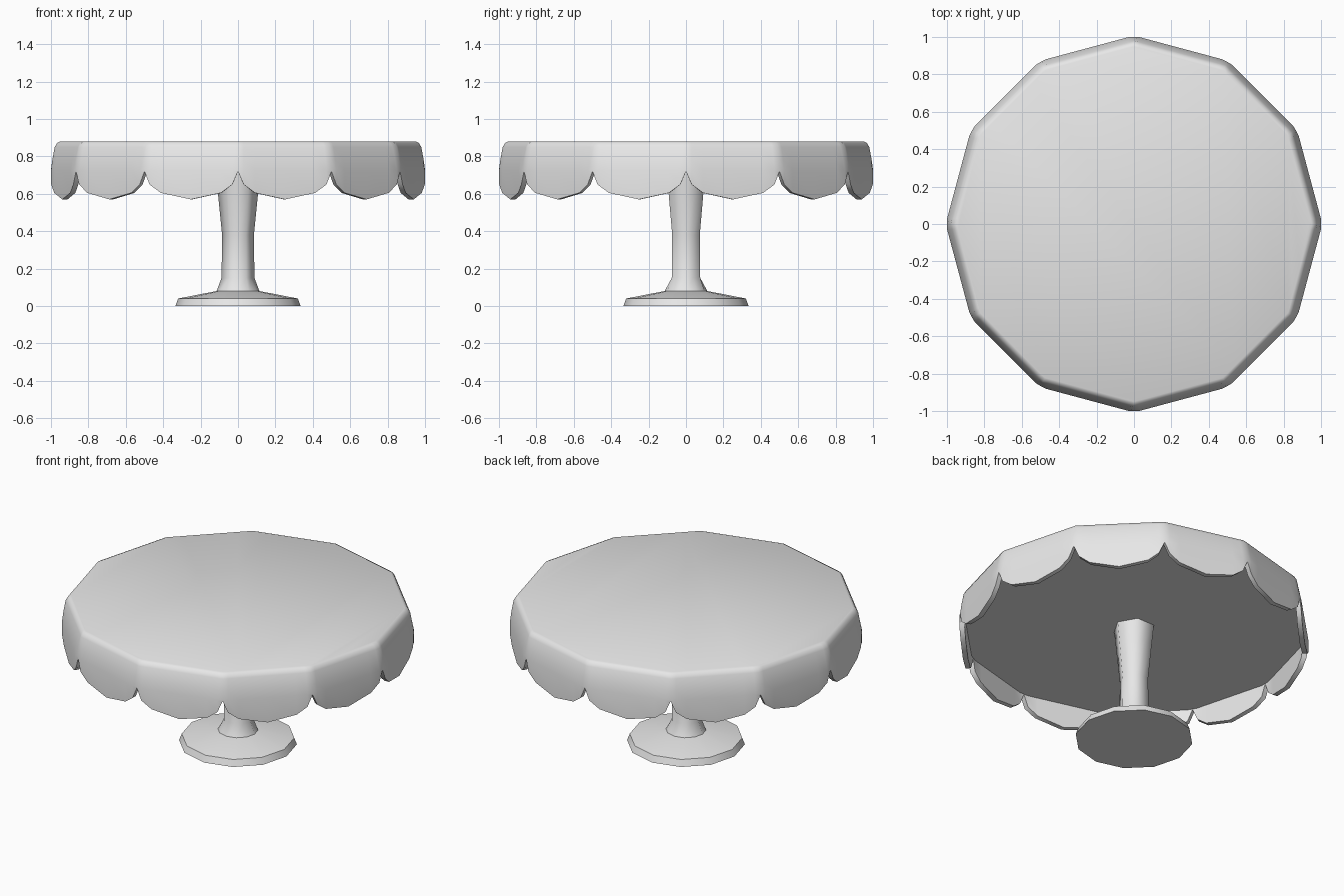
import bpy, bmesh, math
from math import cos, sin, pi

cube = bpy.data.objects.get("Cube")
if cube:
    bpy.data.objects.remove(cube, do_unlink=True)

SIDES = 12
grey = bpy.data.materials.new("light grey")
grey.use_nodes = True
grey.diffuse_color = (0.8, 0.8, 0.8, 1)
grey.node_tree.nodes["Principled BSDF"].inputs["Base Color"].default_value = (0.8, 0.8, 0.8, 1)


def loft(name, rings, smooth_angle):
    """Skin a list of closed point rings and cap both ends."""
    bm = bmesh.new()
    rows = [[bm.verts.new(p) for p in ring] for ring in rings]
    n = len(rows[0])
    for a, b in zip(rows, rows[1:]):
        for i in range(n):
            j = (i + 1) % n
            bm.faces.new((a[i], a[j], b[j], b[i]))
    bm.faces.new(rows[0])
    bm.faces.new(rows[-1])
    bmesh.ops.recalc_face_normals(bm, faces=bm.faces)
    mesh = bpy.data.meshes.new(name)
    bm.to_mesh(mesh)
    bm.free()
    mesh.materials.append(grey)
    obj = bpy.data.objects.new(name, mesh)
    bpy.context.collection.objects.link(obj)
    bpy.ops.object.select_all(action='DESELECT')
    obj.select_set(True)
    bpy.context.view_layer.objects.active = obj
    bpy.ops.object.shade_smooth_by_angle(angle=math.radians(smooth_angle))
    return obj


# Scallop outline along one side: fraction of the side, hem height
SCALLOP = [(0, 0.72), (0.06, 0.65), (0.18, 0.605), (0.5, 0.57), (0.82, 0.605), (0.94, 0.65)]


def cloth_ring(radius, height=None, bulge=0.0):
    """Twelve-sided ring; without a height it follows the scalloped hem."""
    pts = []
    for k in range(SIDES):
        a, b = 2 * pi * k / SIDES, 2 * pi * (k + 1) / SIDES
        for t, hem in SCALLOP:
            x = cos(a) * (1 - t) + cos(b) * t
            y = sin(a) * (1 - t) + sin(b) * t
            r = radius + (bulge if t else 0)
            pts.append((x * r, y * r, hem if height is None else height))
    return pts


# Tabletop with its hanging scalloped cloth and recessed underside
loft("table_cloth", [
    cloth_ring(0.95, 0.88),
    cloth_ring(0.967, 0.872),
    cloth_ring(0.98, 0.85),
    cloth_ring(0.993, 0.78, 0.003),
    cloth_ring(1.0, 0.725, 0.007),
    cloth_ring(1.0, None, 0.007),
    cloth_ring(0.97, None, 0.007),
    cloth_ring(0.97, 0.722, 0.007),
], 60)


def ring(radius, z, hexagonal=False):
    """Twelve points, optionally lying on a six-sided outline."""
    return [(cos(k * pi / 6) * r, sin(k * pi / 6) * r, z)
            for k in range(SIDES)
            for r in [radius * (cos(pi / 6) if hexagonal and k % 2 else 1)]]


# Six-sided leg that flares onto the foot
loft("leg", [
    ring(0.115, 0.078),
    ring(0.088, 0.15, True),
    ring(0.085, 0.38, True),
    ring(0.107, 0.6, True),
    ring(0.12, 0.725, True),
], 65)

# Round foot
loft("foot", [
    ring(0.335, 0),
    ring(0.32, 0.04),
    ring(0.115, 0.08),
], 45)
